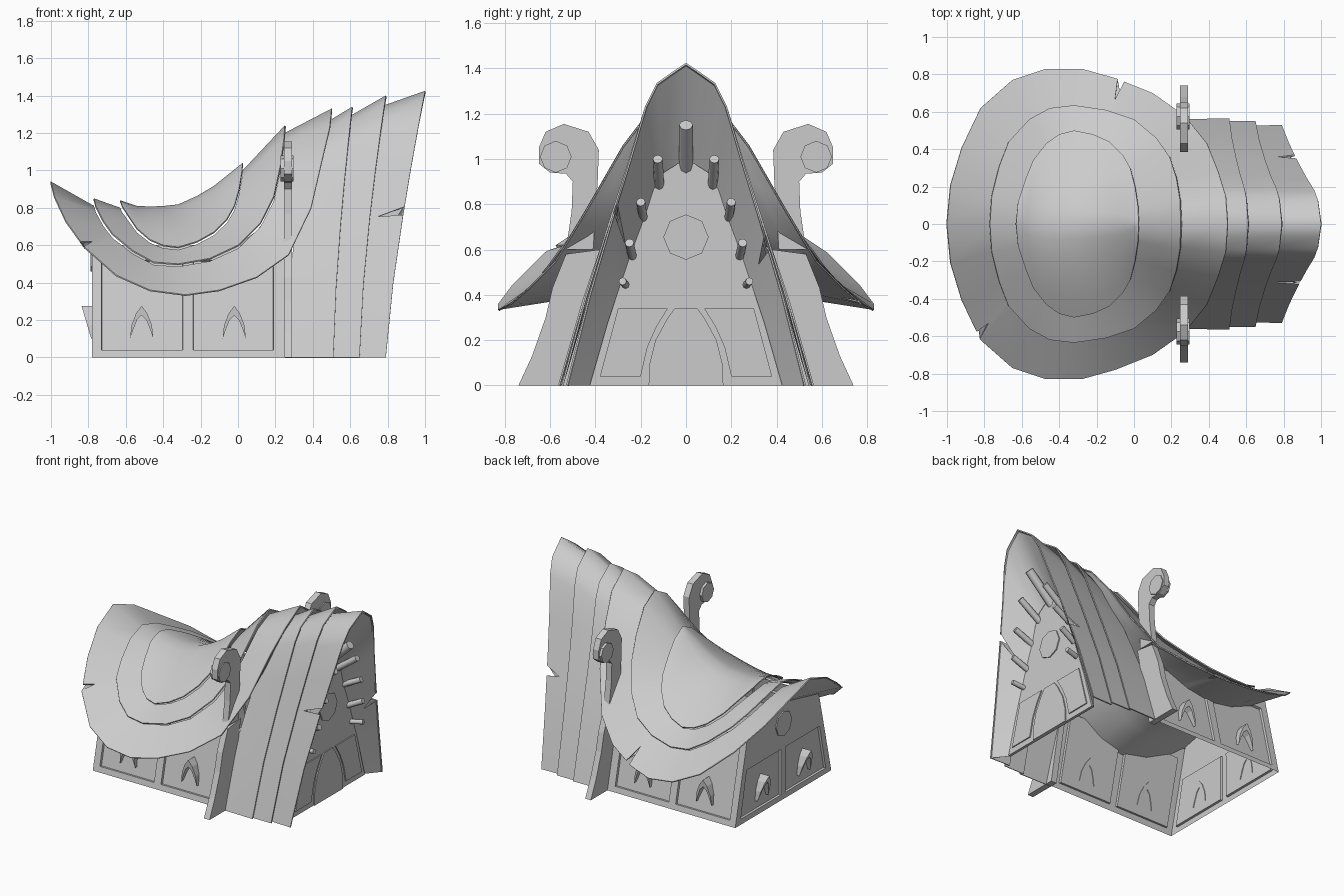
import bpy
import bmesh
import math
from mathutils import Vector

cube = bpy.data.objects.get("Cube")
if cube:
    bpy.data.objects.remove(cube, do_unlink=True)

grey = bpy.data.materials.new("light_grey")
grey.use_nodes = True
grey.diffuse_color = (0.6, 0.6, 0.6, 1)
grey.node_tree.nodes["Principled BSDF"].inputs["Base Color"].default_value = (0.6, 0.6, 0.6, 1)


def finish(name, bm, smooth=False):
    mesh = bpy.data.meshes.new(name)
    bm.to_mesh(mesh)
    bm.free()
    mesh.materials.append(grey)
    obj = bpy.data.objects.new(name, mesh)
    bpy.context.collection.objects.link(obj)
    if smooth:
        bpy.ops.object.select_all(action="DESELECT")
        obj.select_set(True)
        bpy.context.view_layer.objects.active = obj
        bpy.ops.object.shade_smooth_by_angle(angle=math.radians(65))
    return obj


def with_notch(inner, outer, notch):
    """Cut a pointed tear into the outer edge of a sheet."""
    inner, outer = list(inner), list(outer)
    if notch:
        seg, frac, depth = notch
        new_in, new_out = [], []
        for offset in (-0.09, 0, 0.09):
            a = inner[seg].lerp(inner[seg + 1], frac + offset)
            b = outer[seg].lerp(outer[seg + 1], frac + offset)
            new_in.append(a)
            new_out.append(b if offset else b.lerp(a, depth))
        inner[seg + 1:seg + 1] = new_in
        outer[seg + 1:seg + 1] = new_out
    return inner, outer


def sheet(name, inner, outer, steps=2, power=1.0, notches=(None, None), thickness=0.008):
    """Symmetric roof sheet stretched between two half curves."""
    bm = bmesh.new()
    for side, notch in zip((1, -1), notches):
        a_curve, b_curve = with_notch(inner, outer, notch)
        rows = []
        for k in range(steps + 1):
            t = k / steps
            row = []
            for a, b in zip(a_curve, b_curve):
                p = a.lerp(b, t)
                p.z = a.z + (b.z - a.z) * t ** power
                row.append(bm.verts.new((p.x, p.y * side, p.z)))
            rows.append(row)
        for low, high in zip(rows, rows[1:]):
            for i in range(len(low) - 1):
                quad = [low[i], low[i + 1], high[i + 1], high[i]]
                bm.faces.new(quad if side > 0 else quad[::-1])
    bmesh.ops.remove_doubles(bm, verts=bm.verts[:], dist=0.0005)
    bmesh.ops.dissolve_degenerate(bm, edges=bm.edges[:], dist=0.0005)
    bmesh.ops.recalc_face_normals(bm, faces=bm.faces[:])
    bmesh.ops.solidify(bm, geom=bm.faces[:], thickness=thickness)
    return finish(name, bm, True)


def prism(name, points, place, depth):
    """Outline pushed out of a wall; depth may vary with height."""
    bm = bmesh.new()
    back = [bm.verts.new(place(u, v, -0.02)) for u, v in points]
    front = [bm.verts.new(place(u, v, depth(v))) for u, v in points]
    bm.faces.new(back[::-1])
    bm.faces.new(front)
    n = len(points)
    for i in range(n):
        j = (i + 1) % n
        bm.faces.new((back[i], back[j], front[j], front[i]))
    bmesh.ops.recalc_face_normals(bm, faces=bm.faces[:])
    return finish(name, bm)


def panel_wall(name, us, vs, place, outward):
    """Thin wall whose second row has two sunken panels."""
    bm = bmesh.new()
    grid = [[bm.verts.new(place(u, v, 0)) for u in us] for v in vs]
    panels = []
    for j in range(len(vs) - 1):
        for i in range(len(us) - 1):
            face = bm.faces.new((grid[j][i], grid[j][i + 1], grid[j + 1][i + 1], grid[j + 1][i]))
            if j == 1 and i in (1, 3):
                panels.append(face)
    bm.normal_update()
    if panels[0].normal.dot(Vector(outward)) < 0:
        bmesh.ops.reverse_faces(bm, faces=bm.faces[:])
    bmesh.ops.inset_individual(bm, faces=panels, thickness=0.004, depth=-0.015)
    return finish(name, bm)


def octagon(y, z, r):
    return [(y + r * math.cos(math.pi * k / 4), z + r * math.sin(math.pi * k / 4))
            for k in range(8)]


def vectors(points):
    return [Vector(p) for p in points]


def tucked(curve):
    """Start of the next layer, just under this rim, lower near the ridge."""
    widest = max(p.y for p in curve)
    return [Vector((p.x, p.y * 0.97, p.z - 0.04 + 0.025 * p.y / widest)) for p in curve]


# Saddle roof: three overlapping layers, each rim running front ridge to back ridge
inner_rim = vectors([(.025, 0, 1.04), (.02, .1, .99), (.005, .2, .9), (-.02, .3, .81),
                     (-.06, .37, .74), (-.13, .44, .67), (-.22, .48, .62), (-.32, .5, .59),
                     (-.4, .48, .6), (-.47, .43, .63), (-.54, .34, .69), (-.58, .24, .75),
                     (-.62, .12, .81), (-.63, 0, .84)])
middle_rim = vectors([(.25, 0, 1.24), (.245, .13, 1.17), (.225, .25, 1.02), (.19, .36, .86),
                      (.12, .46, .72), (0, .56, .6), (-.15, .61, .53), (-.32, .635, .5),
                      (-.45, .62, .51), (-.56, .56, .57), (-.67, .44, .66), (-.72, .31, .73),
                      (-.76, .15, .81), (-.77, 0, .85)])
outer_rim = vectors([(.5, 0, 1.33), (.49, .15, 1.23), (.45, .28, 1.06), (.39, .43, .8),
                     (.27, .58, .55), (.1, .7, .43), (-.1, .78, .36), (-.28, .83, .335),
                     (-.47, .83, .36), (-.65, .77, .44), (-.82, .62, .59), (-.92, .41, .73),
                     (-.98, .21, .86), (-1, 0, .94)])
ridge_line = [(-.63, .84), (-.54, .81), (-.44, .805), (-.3, .82), (-.15, .9), (.025, 1.04)]
soffit_line = [(-1, .94), (-.78, .69), (-.55, .54), (-.3, .46), (0, .56), (.25, .85), (.5, 1.33)]


def spine(line, rim):
    """Points on the centre plane below each rim point."""
    points = []
    for p in rim:
        for (xa, za), (xb, zb) in zip(line, line[1:]):
            if p.x <= xb:
                points.append(Vector((p.x, 0, za + (zb - za) * (p.x - xa) / (xb - xa))))
                break
    return points


saddle_tears = ((5, .85, .55), (10, .12, .35))
sheet("saddle_top_layer", spine(ridge_line, inner_rim), inner_rim, 6, 1.5)
sheet("saddle_middle_layer", tucked(inner_rim), middle_rim)
sheet("saddle_outer_layer", tucked(middle_rim), outer_rim, 1, 1.0, saddle_tears)
sheet("saddle_underside", spine(soffit_line, outer_rim), outer_rim, 4, 1.0,
      ((5, .85, .12), (10, .12, .08)), 0.002)

# Tent roof: three overlapping layers reaching the ground
section = [(0, 1), (.12, .97), (.245, .937), (.34, .866), (.47, .7), (.61, .53), (.81, .28), (1, 0)]


def tent(x_ground, x_ridge, width, height, bend=1.5):
    return [Vector((x_ground + (x_ridge - x_ground) * v ** bend, u * width, v * height))
            for u, v in section]


tent_tears = ((5, .35, .5), (4, .88, .7))
sheet("tent_back_layer", tent(.25, .38, .56, 1.2), tent(.51, .61, .565, 1.34))
sheet("tent_middle_layer", tent(.49, .58, .55, 1.28), tent(.65, .79, .55, 1.4))
sheet("tent_front_layer", tent(.63, .76, .525, 1.34), tent(.79, 1, .53, 1.425, 1.3), 1, 1.0,
      tent_tears)
sheet("tent_lining", tent(.7, .73, .42, 1), tent(.785, .99, .52, 1.41, 1.3), 1, 1.0,
      tent_tears, 0.002)

# Front gable wall with door arch, side panels and round window
def front_place(u, v, d):
    return (0.72 + d, u, v)


gable = [(u * .425, v * 1.01) for u, v in section]
prism("front_wall", gable + [(-u, v) for u, v in gable[:0:-1]], front_place, lambda v: 0)
prism("front_window", octagon(0, .655, .1), front_place, lambda v: .008)
door = [(.165, 0), (.16, .1), (.135, .2), (.08, .3), (.05, .34)]
prism("front_door", door + [(-u, v) for u, v in door[::-1]], front_place, lambda v: .008)
front_panel = [(.38, .04), (.3, .34), (.08, .34), (.13, .26), (.17, .17), (.2, .04)]
for name, s in (("left", 1), ("right", -1)):
    prism("front_panel_" + name, [(u * s, v) for u, v in front_panel], front_place, lambda v: .008)

# Beam ends rising out of the gable
beams = [(0, 1.15, .2, .9, .03), (.125, 1, .13, .87, .022), (.2, .81, .08, .85, .02),
         (.25, .63, .07, .83, .02), (.28, .46, .02, .81, .017)]
for k, (y, z, drop, x_end, r) in enumerate(beams):
    for s in ((1, -1) if y else (1,)):
        a = Vector((.69, y * s * .94, z - drop))
        b = Vector((x_end, y * s, z))
        bm = bmesh.new()
        bmesh.ops.create_cone(bm, cap_ends=True, segments=8, radius1=r, radius2=r, depth=(b - a).length)
        turn = (b - a).to_track_quat("Z", "Y").to_matrix().to_4x4()
        turn.translation = (a + b) / 2
        bm.transform(turn)
        finish(f"beam_{k}_{'left' if s > 0 else 'right'}", bm, True)

# Pointed window hoods that stick out most at the top
hood_out = [(-.062, .1), (-.055, .17), (-.03, .235)]
hood_in = [(.045, .15), (.025, .2)]
hood = (hood_out + [(0, .275)] + [(-u, v) for u, v in hood_out[::-1]]
        + hood_in + [(0, .225)] + [(-u, v) for u, v in hood_in[::-1]])


def hoods(name, centres, place):
    for k, c in enumerate(centres):
        prism(f"{name}_hood_{k}", [(u + c, v) for u, v in hood], place,
              lambda v: .005 + .05 * (v - .1) / .17)


# Leaning side walls, buttresses and scroll posts
for label, s in (("left", 1), ("right", -1)):
    def side_place(u, v, d):
        return (u, s * (.55 - .233 * v + d), v)

    panel_wall("side_wall_" + label, (-.78, -.73, -.295, -.24, .19, .25), (0, .04, .52, .6),
               side_place, (0, s, 0))
    hoods("side_" + label, (-.515, -.02), side_place)

    def fin_place(u, v, d):
        return (.265 + d, u * s, v)

    prism("buttress_" + label, [(.5, 0), (.74, 0), (.68, .13), (.62, .3), (.59, .43), (.53, .58),
                                (.38, .6)], fin_place, lambda v: .025)
    prism("scroll_post_" + label,
          [(.53, .6), (.505, .77), (.5, .9), (.53, .935), (.6, .94), (.65, .98), (.65, 1.05),
           (.62, 1.12), (.54, 1.155), (.43, 1.12), (.385, 1.04), (.39, .9), (.4, .75), (.41, .6)],
          fin_place, lambda v: .025)
    for face in (1, -1):
        prism(f"scroll_boss_{label}_{face}", octagon(.575, 1.01, .07),
              lambda u, v, d: (.262 + face * d, u * s, v), lambda v: .035)


# Rear wall, narrowing upward, with hoods and round window
def rear_grid(u, v, d):
    half = .55 - .233 * v if v < .65 else .22
    return (-.78 - d, -u * half, v)


def rear_place(u, v, d):
    return (-.78 - d, u, v)


panel_wall("rear_wall", (-1, -.9, -.05, .05, .9, 1), (0, .04, .37, .61, .69), rear_grid, (-1, 0, 0))
hoods("rear", (-.24, .24), rear_place)
prism("rear_window", octagon(0, .55, .09), rear_place, lambda v: .008)
